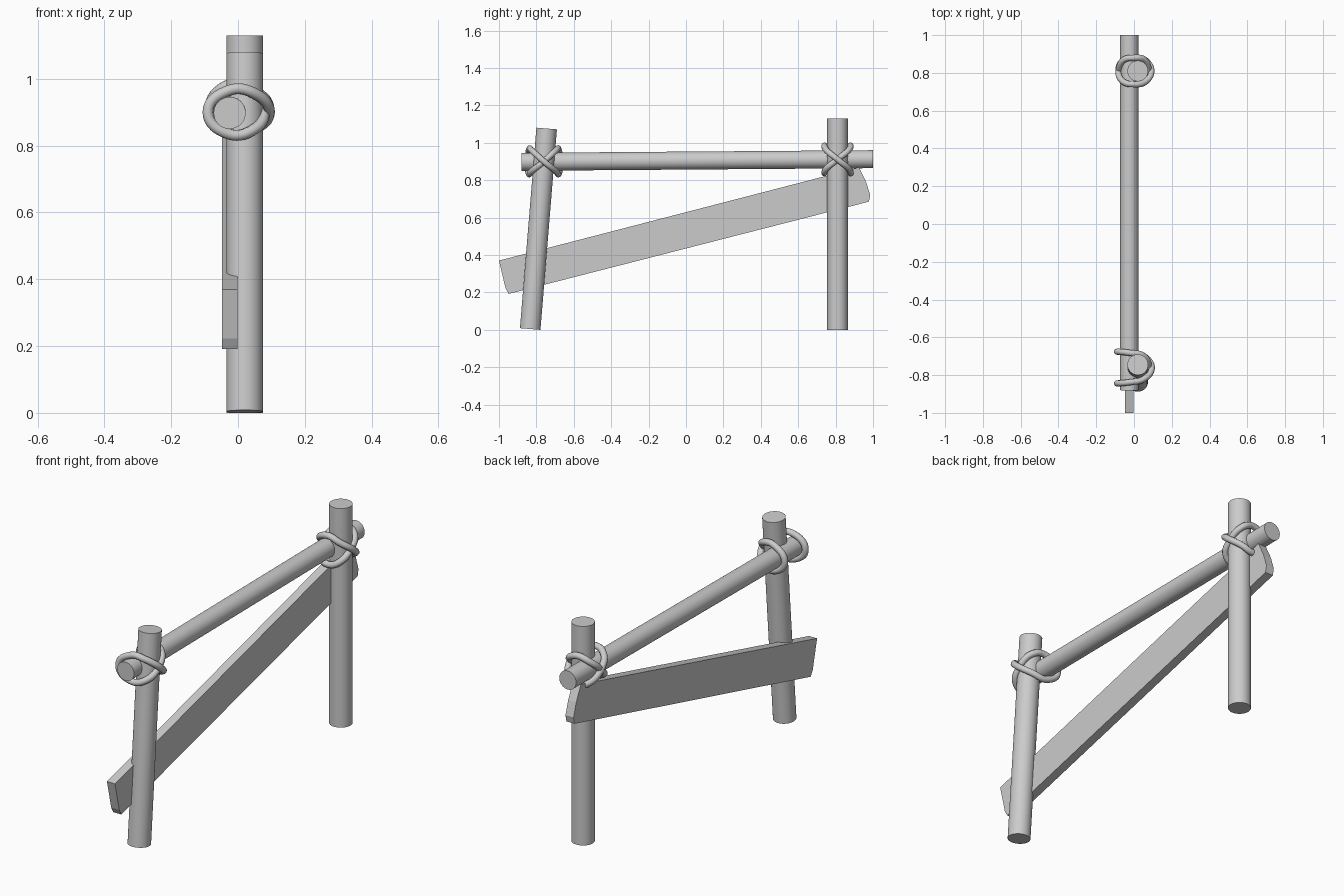
import bpy, bmesh, math
from mathutils import Vector

if "Cube" in bpy.data.objects:
    bpy.data.objects.remove(bpy.data.objects["Cube"])


def shade(ob):
    bpy.ops.object.select_all(action='DESELECT')
    ob.select_set(True)
    bpy.context.view_layer.objects.active = ob
    bpy.ops.object.shade_smooth_by_angle(angle=math.radians(40))


def pole(name, a, b, r):
    a, b = Vector(a), Vector(b)
    d = b - a
    bpy.ops.mesh.primitive_cylinder_add(vertices=32, radius=r, depth=d.length, location=(a + b) / 2)
    ob = bpy.context.object
    ob.name = name
    ob.rotation_euler = d.to_track_quat('Z', 'Y').to_euler()
    shade(ob)


def rope(name, pts, centre, r=0.0165):
    cu = bpy.data.curves.new(name, 'CURVE')
    cu.dimensions = '3D'
    cu.bevel_depth = r
    cu.bevel_resolution = 3
    cu.resolution_u = 8
    sp = cu.splines.new('BEZIER')
    sp.bezier_points.add(len(pts) - 1)
    for bp, p in zip(sp.bezier_points, pts):
        bp.co = Vector(p) + Vector(centre)
        bp.handle_left_type = bp.handle_right_type = 'AUTO'
    sp.use_cyclic_u = True
    ob = bpy.data.objects.new(name, cu)
    bpy.context.collection.objects.link(ob)
    bpy.ops.object.select_all(action='DESELECT')
    ob.select_set(True)
    bpy.context.view_layer.objects.active = ob
    bpy.ops.object.convert(target='MESH')
    shade(bpy.context.object)


# Posts and top rail
pole('back_post', (0.02, 0.81, 0), (0.02, 0.81, 1.13), 0.055)
pole('front_post', (0.02, -0.833, 0.004), (0.02, -0.745, 1.076), 0.055)
pole('top_rail', (-0.025, -0.88, 0.898), (-0.025, 1.0, 0.912), 0.048)

# Sloping plank, extruded from its side outline
outline = [(-1, 0.37), (-0.965, 0.222), (-0.948, 0.192), (0.978, 0.685), (0.985, 0.72),
           (0.963, 0.79), (0.925, 0.868)]
bm = bmesh.new()
face = bm.faces.new([bm.verts.new((-0.048, y, z)) for y, z in outline])
ext = bmesh.ops.extrude_face_region(bm, geom=[face])
bmesh.ops.translate(bm, vec=(0.046, 0, 0),
                    verts=[v for v in ext['geom'] if isinstance(v, bmesh.types.BMVert)])
bmesh.ops.recalc_face_normals(bm, faces=bm.faces)
me = bpy.data.meshes.new('plank')
bm.to_mesh(me)
bm.free()
bpy.context.collection.objects.link(bpy.data.objects.new('plank', me))

# Front lashing: crosses over the post and wraps the rail on both sides
lash = []
for s, front in ((1, 0.082), (-1, 0.098)):
    lash += [(front - 0.004, 0, 0), (0.05, s * 0.062, 0.056), (-0.025, s * 0.078, 0.066),
             (-0.09, s * 0.084, 0), (-0.025, s * 0.08, -0.066), (0.05, s * 0.062, -0.05)]
rope('front_lashing', lash, (0, -0.76, 0.9))

# Back lashing: two tilted loops crossing on both faces of the joint
for i, s in enumerate((1, -1)):
    g = 0.016 * i
    loop = [(0.076 + g, 0, 0), (0.055, s * 0.06, 0.05), (0.0, s * 0.07, 0.074),
            (-0.055, s * 0.058, 0.055), (-0.078 - g * 0.3, 0, 0),
            (-0.055, -s * 0.058, -0.055), (0.0, -s * 0.07, -0.074), (0.055, -s * 0.06, -0.05)]
    rope(f'back_lashing_{i + 1}', loop, (0, 0.81, 0.911))
